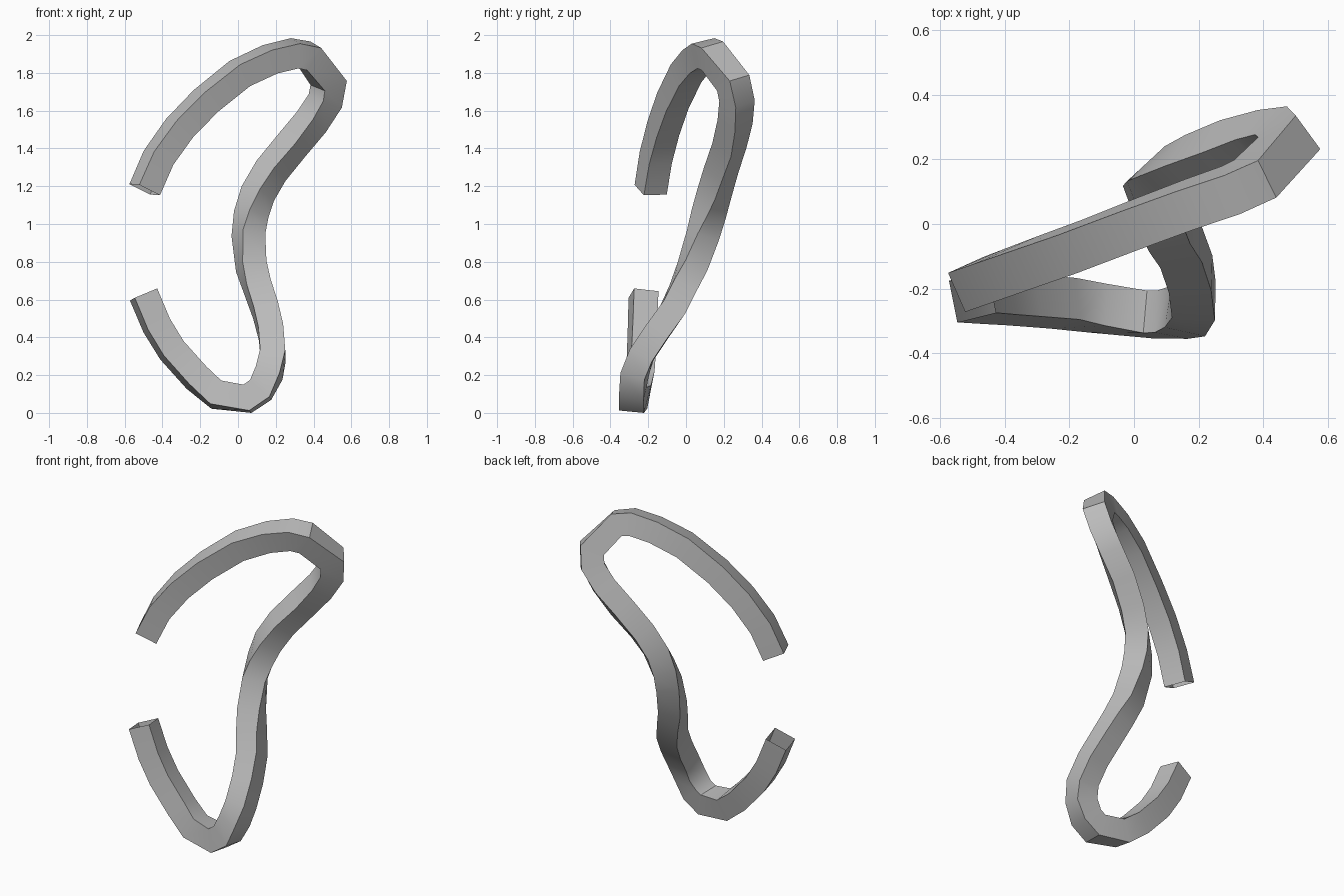
import bpy
import bmesh
from mathutils import Vector

if "Cube" in bpy.data.objects:
    bpy.data.objects.remove(bpy.data.objects["Cube"], do_unlink=True)

HALF = 0.066  # half the width of the square section

# Centre line, from the upper open end to the lower one
path = [Vector(p) for p in (
    (-0.494, -0.187, 1.185), (-0.42, -0.16, 1.355), (-0.31, -0.12, 1.51),
    (-0.17, -0.07, 1.655), (0.01, 0.0, 1.8), (0.17, 0.06, 1.875),
    (0.3, 0.105, 1.907), (0.375, 0.14, 1.893), (0.48, 0.25, 1.75),
    (0.462, 0.27, 1.655), (0.39, 0.26, 1.545), (0.285, 0.23, 1.42),
    (0.175, 0.185, 1.285), (0.105, 0.15, 1.165), (0.07, 0.12, 1.055),
    (0.055, 0.09, 0.945), (0.07, 0.035, 0.78), (0.105, -0.015, 0.665),
    (0.145, -0.07, 0.55), (0.175, -0.155, 0.43), (0.185, -0.235, 0.31),
    (0.165, -0.27, 0.215), (0.12, -0.28, 0.125), (0.05, -0.28, 0.078),
    (-0.115, -0.26, 0.1), (-0.22, -0.245, 0.19), (-0.35, -0.235, 0.335),
    (-0.43, -0.23, 0.465), (-0.5, -0.225, 0.63))]

# Direction the front face looks in at some path points: the tube twists
facing = {
    0: (0.36, -0.93, -0.12), 5: (0.36, -0.91, -0.2), 7: (0.38, -0.9, -0.24),
    8: (0.53, -0.83, -0.1), 9: (0.6, -0.75, -0.2), 11: (0.65, -0.64, -0.42),
    13: (0.56, -0.72, -0.4), 15: (0.37, -0.87, -0.3), 18: (0.2, -0.93, -0.3),
    21: (-0.18, -0.97, 0.1), 23: (0, -0.99, 0.12), 25: (0.15, -0.97, 0.15),
    28: (0.23, -0.97, 0.03)}


def front_at(i):
    """Blend the two nearest given facing directions."""
    a = max(k for k in facing if k <= i)
    b = min(k for k in facing if k >= i)
    t = (i - a) / (b - a) if b > a else 0
    return Vector(facing[a]).lerp(Vector(facing[b]), t)


def ring(i):
    """Four mitred corners of the section at path point i."""
    last = len(path) - 1
    before = (path[max(i, 1)] - path[max(i, 1) - 1]).normalized()
    after = (path[min(i, last - 1) + 1] - path[min(i, last - 1)]).normalized()
    tangent = (before + after).normalized()
    front = front_at(i)
    front = (front - tangent * front.dot(tangent)).normalized()
    side = tangent.cross(front)
    bend = after - before
    stretch = 1 / tangent.dot(after) - 1
    corners = []
    for a, b in ((1, 1), (1, -1), (-1, -1), (-1, 1)):
        offset = (front * a + side * b) * HALF
        if bend.length > 0.001:
            k = bend.normalized()
            offset += k * offset.dot(k) * stretch
        corners.append(path[i] + offset)
    return corners


# Square tube, open at both ends
bm = bmesh.new()
rings = [[bm.verts.new(c) for c in ring(i)] for i in range(len(path))]
for r, s in zip(rings, rings[1:]):
    for j in range(4):
        k = (j + 1) % 4
        bm.faces.new((r[j], r[k], s[k], s[j]))
bmesh.ops.recalc_face_normals(bm, faces=bm.faces)

# Stand it on the ground
floor = min(v.co.z for v in bm.verts)
bmesh.ops.translate(bm, verts=bm.verts, vec=(0, 0, -floor))

mesh = bpy.data.meshes.new("bent_square_tube")
bm.to_mesh(mesh)
bm.free()
tube = bpy.data.objects.new("bent_square_tube", mesh)
bpy.context.collection.objects.link(tube)

# Plain grey
grey = bpy.data.materials.new("grey")
grey.use_nodes = True
colour = (0.5, 0.5, 0.5, 1)
grey.diffuse_color = colour
grey.node_tree.nodes["Principled BSDF"].inputs["Base Color"].default_value = colour
mesh.materials.append(grey)

bpy.ops.object.select_all(action="DESELECT")
tube.select_set(True)
bpy.context.view_layer.objects.active = tube
bpy.ops.object.shade_smooth_by_angle(angle=0.6)
